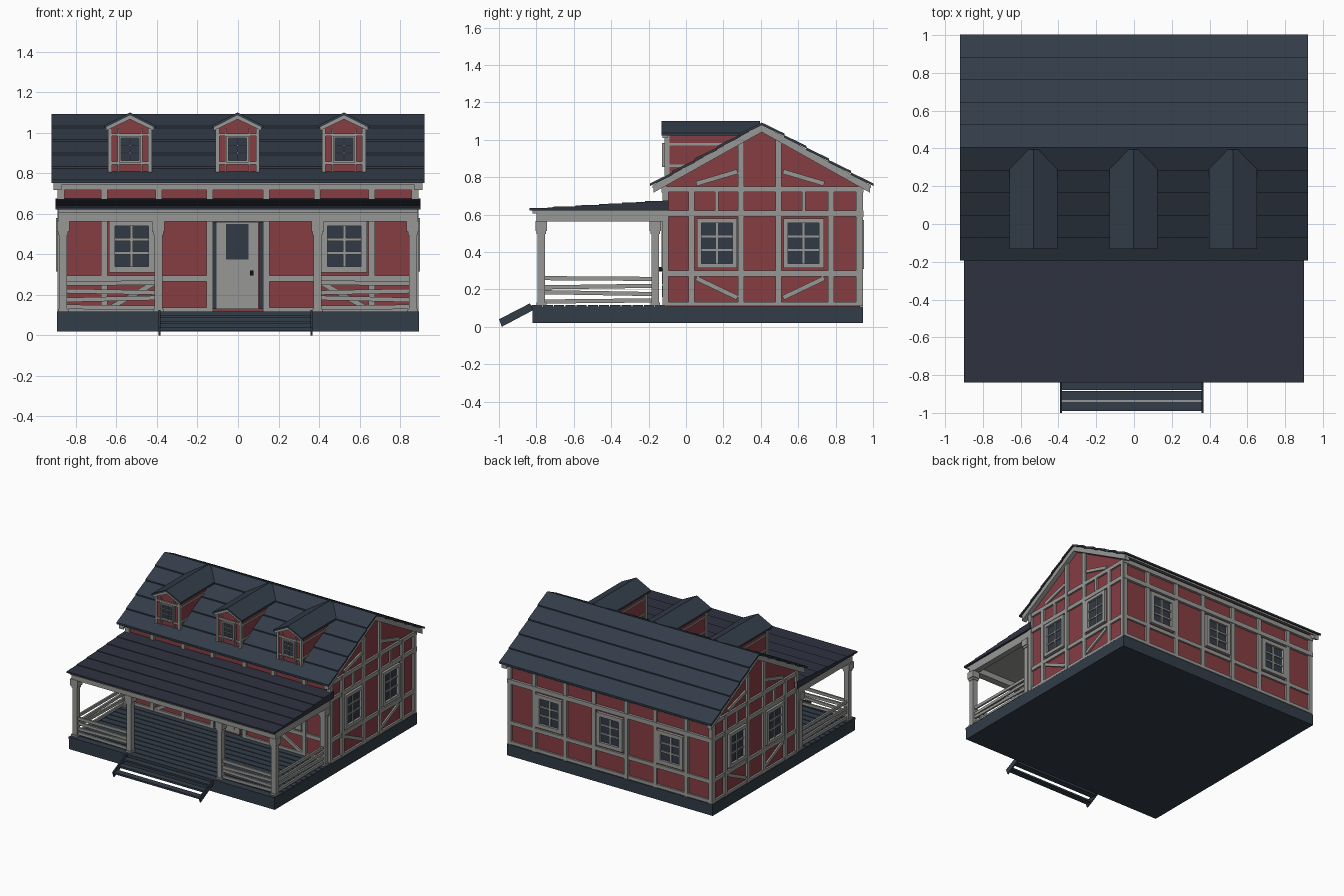
import bpy, bmesh
from mathutils import Vector

cube = bpy.data.objects.get("Cube")
if cube:
    bpy.data.objects.remove(cube, do_unlink=True)


def material(name, rgb):
    m = bpy.data.materials.new(name)
    m.use_nodes = True
    m.diffuse_color = (*rgb, 1)
    m.node_tree.nodes["Principled BSDF"].inputs["Base Color"].default_value = (*rgb, 1)
    return m


RED = material("red plaster", (0.24, 0.047, 0.055))
PALE = material("pale grey timber", (0.31, 0.31, 0.30))
SLATE = material("slate blue", (0.032, 0.045, 0.065))
PORCH = material("porch slate", (0.028, 0.033, 0.050))
GLASS = material("window blue", (0.032, 0.042, 0.062))
BLACK = material("black iron", (0.006, 0.006, 0.007))


class Part:
    """Collects solids into one named object."""

    def __init__(self, name, mat):
        self.name, self.mat, self.bm = name, mat, bmesh.new()

    def solid(self, ring_a, ring_b):
        a = [self.bm.verts.new(p) for p in ring_a]
        b = [self.bm.verts.new(p) for p in ring_b]
        n = len(a)
        self.bm.faces.new(a)
        self.bm.faces.new(b[::-1])
        for i in range(n):
            j = (i + 1) % n
            self.bm.faces.new((a[i], b[i], b[j], a[j]))

    def box(self, x, y, z):
        self.along_x([(y[0], z[0]), (y[1], z[0]), (y[1], z[1]), (y[0], z[1])], *x)

    def along_x(self, pts, x0, x1):
        self.solid([(x0, y, z) for y, z in pts], [(x1, y, z) for y, z in pts])

    def along_y(self, pts, y0, y1):
        self.solid([(x, y0, z) for x, z in pts], [(x, y1, z) for x, z in pts])

    def finish(self):
        bmesh.ops.recalc_face_normals(self.bm, faces=self.bm.faces)
        mesh = bpy.data.meshes.new(self.name)
        self.bm.to_mesh(mesh)
        self.bm.free()
        mesh.materials.append(self.mat)
        bpy.context.collection.objects.link(bpy.data.objects.new(self.name, mesh))


class Wall:
    """A wall plane: u runs sideways, z up, n is the outward direction."""

    def __init__(self, origin, u, n):
        self.o, self.u, self.n = Vector(origin), Vector(u), Vector(n)

    def at(self, u, z, d):
        return self.o + self.u * u + self.n * d + Vector((0, 0, z))

    def board(self, part, a, b, width, thick=0.016):
        a, b = Vector(a), Vector(b)
        side = (b - a).orthogonal().normalized() * width / 2
        ring = [a + side, b + side, b - side, a - side]
        part.solid([self.at(*p, -0.005) for p in ring], [self.at(*p, thick) for p in ring])

    def post(self, u, z0, z1, w=0.032, t=0.016):
        self.board(timber, (u, z0), (u, z1), w, t)

    def rail(self, z, u0, u1, w=0.03, t=0.014):
        self.board(timber, (u0, z), (u1, z), w, t)

    def window(self, u, z, w, h, f, rows=3):
        self.board(glass, (u, z - h / 2), (u, z + h / 2), w, 0.004)
        for s in (-1, 1):
            self.board(frames, (u + s * (w + f) / 2, z - h / 2 - f), (u + s * (w + f) / 2, z + h / 2 + f), f, 0.022)
            self.board(frames, (u - w / 2 - f, z + s * (h + f) / 2), (u + w / 2 + f, z + s * (h + f) / 2), f, 0.022)
        bar = f * 0.45
        self.board(frames, (u, z - h / 2), (u, z + h / 2), bar, 0.012)
        for i in range(1, rows):
            zz = z - h / 2 + h * i / rows
            self.board(frames, (u - w / 2, zz), (u + w / 2, zz), bar, 0.012)


timber = Part("wall_timbers", PALE)
frames = Part("window_frames", PALE)
glass = Part("window_panes", GLASS)
walls = Part("house_walls", RED)
parts = [timber, frames, glass, walls]


def new(name, mat):
    parts.append(Part(name, mat))
    return parts[-1]


RIDGE, SLOPE, RUN = 0.405, 0.56, 0.595


def roof_z(y):
    return 1.095 - SLOPE * abs(y - RIDGE)


# Main walls with gable ends
walls.along_x([(-0.11, 0.1), (0.93, 0.1), (0.93, roof_z(0.93) - 0.03), (RIDGE, 1.06), (-0.11, roof_z(-0.11) - 0.03)], -0.875, 0.875)

# Foundation and porch floor planks
new("foundation", SLATE).box((-0.893, 0.893), (-0.82, 0.945), (0.02, 0.108))
floor = new("porch_floor_planks", SLATE)
for i in range(12):
    y = -0.825 + i * 0.06
    floor.box((-0.893, 0.893), (y, y + 0.054), (0.1, 0.117))

# Front and back walls
for y, n in ((-0.11, -1), (0.93, 1)):
    w = Wall((0, y, 0), (1, 0, 0), (0, n, 0))
    for u in (0.14, 0.39, 0.66, 0.872):
        for s in (-1, 1):
            w.post(s * u, 0.11, 0.75)
    for z in (0.605, 0.735):
        w.rail(z, -0.89, 0.89, 0.035, 0.02)
    for s in (-1, 1):
        w.rail(0.125, s * 0.14, s * 0.88, 0.025)
        w.rail(0.28, s * 0.14, s * 0.88)
        w.window(s * 0.525, 0.44, 0.165, 0.2, 0.03)
        if n < 0:
            w.board(timber, (s * 0.64, 0.13), (s * 0.41, 0.26), 0.025, 0.012)
    if n > 0:
        w.rail(0.125, -0.14, 0.14, 0.025)
        w.rail(0.28, -0.14, 0.14)
        w.window(0, 0.44, 0.165, 0.2, 0.03)

# Gable end walls
for s in (-1, 1):
    w = Wall((s * 0.875, 0, 0), (0, 1, 0), (s, 0, 0))
    for u in (-0.11, 0.03, 0.295, 0.495, 0.775, 0.925):
        w.post(u, 0.11, roof_z(u) - 0.045 if 0.2 < u < 0.6 else 0.74)
    for z, wd in ((0.122, 0.02), (0.285, 0.03), (0.605, 0.032), (0.735, 0.03)):
        w.rail(z, -0.125, 0.94, wd)
    for m in (-1, 1):
        c = 0.397 + m * 0.232
        w.window(c, 0.447, 0.165, 0.215, 0.025)
        w.post(c, 0.62, 0.72, 0.02)
        w.board(timber, (c - m * 0.11, 0.155), (c + m * 0.11, 0.26), 0.025, 0.012)
        w.board(timber, (c - m * 0.11, 0.83), (c + m * 0.11, 0.765), 0.025, 0.012)

# Main roof: lapped planks, deck and barge boards
roof = new("main_roof_planks", SLATE)
deck = new("roof_deck", PALE)
barge = new("barge_boards", PALE)
for s in (-1, 1):
    def slab(part, d0, d1, top0, top1, thick, x0, x1):
        pts = [(RIDGE + s * d0, 1.095 - SLOPE * d0 + top0), (RIDGE + s * d1, 1.095 - SLOPE * d1 + top1)]
        part.along_x(pts + [(y, z - thick) for y, z in pts[::-1]], x0, x1)

    for i in range(5):
        slab(roof, RUN / 5 * i, RUN / 5 * (i + 1) + 0.002, -0.003, 0.006, 0.014, -0.92, 0.92)
    slab(deck, 0, RUN - 0.01, -0.012, -0.012, 0.014, -0.905, 0.905)
    for m in (-1, 1):
        slab(barge, 0, RUN - 0.015, -0.012, -0.012, 0.042, m * 0.87, m * 0.91)

# Dormers
dormer_roof = new("dormer_roofs", SLATE)
for c in (-0.533, -0.002, 0.523):
    walls.along_y([(c - 0.1, 0.78), (c + 0.1, 0.78), (c + 0.1, 1.035), (c, 1.075), (c - 0.1, 1.035)], -0.105, 0.34)
    for s in (-1, 1):
        dormer_roof.along_y([(c, 1.1), (c + s * 0.127, 1.036), (c + s * 0.127, 1.022), (c, 1.086)], -0.132, 0.395)
        barge.along_y([(c, 1.087), (c + s * 0.118, 1.029), (c + s * 0.118, 1.01), (c, 1.066)], -0.125, -0.1)
        side = Wall((c + s * 0.1, 0, 0), (0, 1, 0), (s, 0, 0))
        side.post(-0.098, 0.8, 1.03, 0.02, 0.008)
        side.rail(0.975, -0.105, 0.2, 0.014, 0.006)
        side.rail(0.86, -0.105, 0.02, 0.014, 0.006)
    w = Wall((c, -0.105, 0), (1, 0, 0), (0, -1, 0))
    for u in (-0.099, -0.058, 0.058, 0.099):
        w.post(u, 0.805, 1.02, 0.018 if abs(u) > 0.08 else 0.008, 0.01)
    for z in (0.85, 0.99):
        w.rail(z, -0.1, 0.1, 0.014, 0.008)
    w.window(0, 0.918, 0.09, 0.11, 0.01)

# Porch roof, ceiling and beams
porch = new("porch_roof", PORCH)
for i in range(6):
    y0, y1 = -0.838 + i * 0.124, -0.838 + (i + 1) * 0.124
    z0, z1 = 0.634 + i * 0.0075, 0.637 + i * 0.0075
    porch.along_x([(y0, 0.622), (y1, 0.622), (y1, z1), (y0, z0)], -0.9, 0.9)
beams = new("porch_beams", PALE)
beams.box((-0.885, 0.885), (-0.82, -0.1), (0.606, 0.624))
beams.box((-0.885, 0.885), (-0.80, -0.745), (0.562, 0.61))
for s in (-1, 1):
    beams.box((s * 0.84, s * 0.885), (-0.80, -0.1), (0.562, 0.61))

# Porch pillars with stepped capitals and feet
pillars = new("porch_pillars", PALE)
spots = [(s * x, y) for s in (-1, 1) for x, y in ((0.863, -0.773), (0.393, -0.773), (0.863, -0.165))]
for x, y in spots:
    for r, z0, z1 in ((0.02, 0.115, 0.565), (0.026, 0.115, 0.13), (0.025, 0.495, 0.515), (0.031, 0.512, 0.565)):
        pillars.box((x - r, x + r), (y - r, y + r), (z0, z1))

# Porch railings
rails = new("porch_railings", PALE)
for s in (-1, 1):
    for z, tilt in ((0.138, 0.003), (0.18, -0.005), (0.215, 0.004), (0.258, -0.002)):
        h = 0.011
        ends = [(z - h - tilt), (z + h - tilt), (z + h + tilt), (z - h + tilt)]
        rails.along_y(list(zip((s * 0.405, s * 0.405, s * 0.85, s * 0.85), ends)), -0.78, -0.766)
        rails.along_x(list(zip((-0.76, -0.76, -0.18, -0.18), ends)), s * 0.858, s * 0.872)

# Front door
door = new("front_door", PALE)
door.box((-0.105, 0.1), (-0.122, -0.1), (0.13, 0.56))
pane = new("door_pane", GLASS)
pane.box((-0.058, 0.053), (-0.127, -0.115), (0.375, 0.55))
for s in (-1, 1):
    pane.box((s * 0.105, s * 0.125), (-0.118, -0.1), (0.13, 0.56))
for i in range(3):
    door.box((-0.058, 0.053), (-0.127, -0.115), (0.16 + i * 0.07, 0.22 + i * 0.07))
new("door_knob", BLACK).box((0.058, 0.076), (-0.145, -0.115), (0.295, 0.32))

# Entrance steps
steps = new("entrance_steps", SLATE)
for x in (-0.392, 0.357):
    steps.along_x([(-0.985, 0), (-1.0, 0.04), (-0.835, 0.125), (-0.815, 0.09)], x, x + 0.01)
for i in range(3):
    y, z = -0.99 + i * 0.056, 0.025 + i * 0.03
    steps.box((-0.39, 0.365), (y, y + 0.049), (z, z + 0.014))

for p in parts:
    p.finish()
